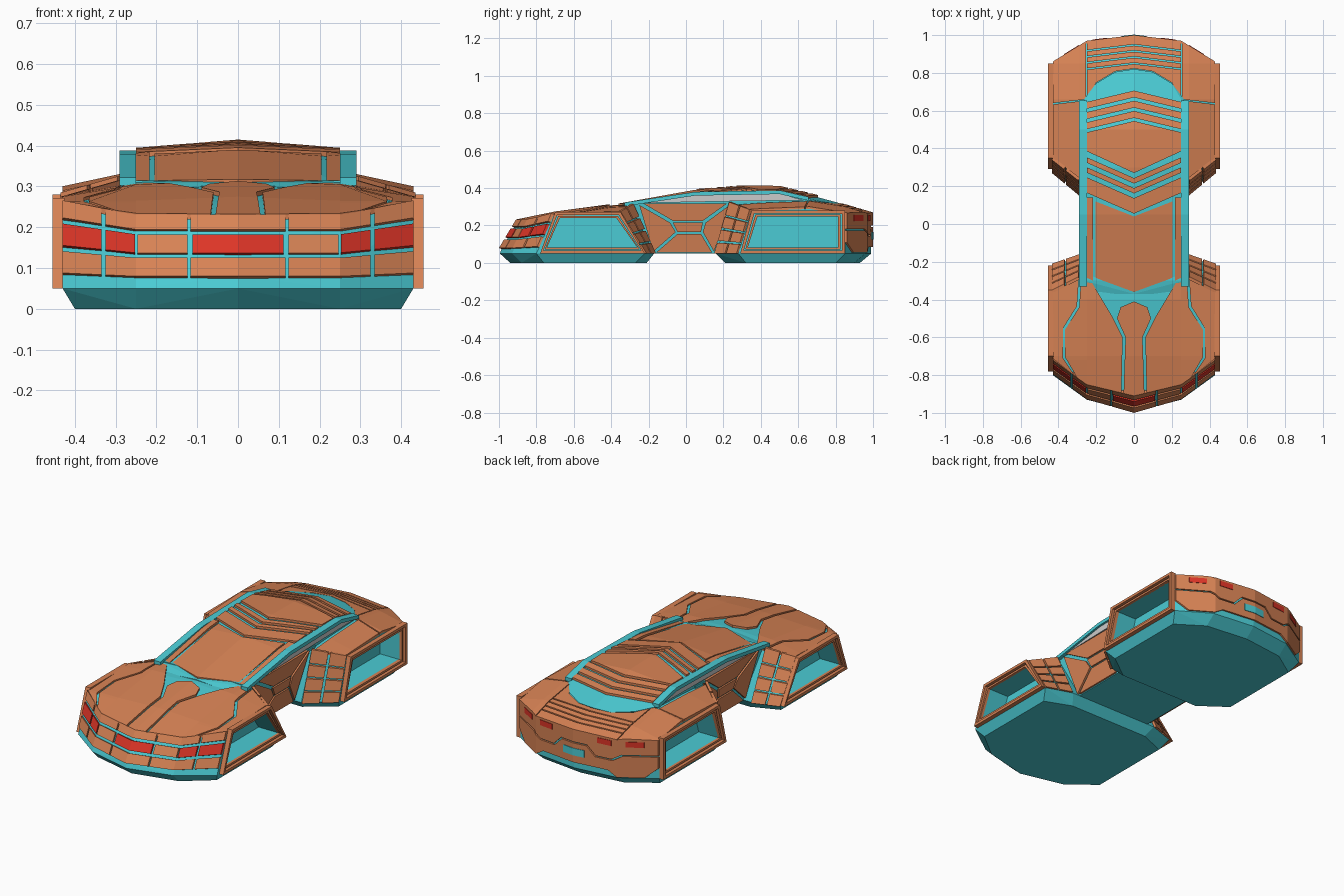
import bpy, bmesh
from mathutils import Vector

if "Cube" in bpy.data.objects:
    bpy.data.objects.remove(bpy.data.objects["Cube"])


def material(name, rgb):
    m = bpy.data.materials.new(name)
    m.diffuse_color = (*rgb, 1)
    m.use_nodes = True
    m.node_tree.nodes["Principled BSDF"].inputs["Base Color"].default_value = m.diffuse_color
    return m


ORANGE = material("orange", (0.68, 0.225, 0.09))
TEAL = material("teal", (0.07, 0.60, 0.66))
RED = material("red", (0.72, 0.035, 0.02))
GREY = material("grey glass", (0.60, 0.60, 0.60))


def interp(table, t):
    if t <= table[0][0]:
        return table[0][1]
    for (a, p), (b, q) in zip(table, table[1:]):
        if t <= b:
            return p + (q - p) * (t - a) / (b - a)
    return table[-1][1]


def finish(name, bm, mat):
    bmesh.ops.recalc_face_normals(bm, faces=bm.faces[:])
    me = bpy.data.meshes.new(name)
    bm.to_mesh(me)
    bm.free()
    me.materials.append(mat)
    ob = bpy.data.objects.new(name, me)
    bpy.context.collection.objects.link(ob)
    return ob


def hull(name, half, mat=TEAL):
    """Convex block from points on the right half."""
    bm = bmesh.new()
    for x, y, z in half:
        for s in ((1, -1) if x > 0 else (1,)):
            bm.verts.new((x * s, y, z))
    r = bmesh.ops.convex_hull(bm, input=bm.verts[:])
    loose = [v for v in bm.verts if not v.link_faces]
    bmesh.ops.delete(bm, geom=loose, context='VERTS')
    bmesh.ops.dissolve_limit(bm, angle_limit=0.01, verts=bm.verts[:], edges=bm.edges[:])
    return finish(name, bm, mat)


def plate(name, polys, f, inward, mat=ORANGE, cu=(), cv=()):
    """Flat polygons cut at break lines, wrapped on a surface f, thickened and mirrored."""
    flat = bmesh.new()
    for p in polys:
        flat.faces.new([flat.verts.new((u, v, 0)) for u, v in p])
    bmesh.ops.remove_doubles(flat, verts=flat.verts[:], dist=1e-5)
    for vals, no in ((cu, (1, 0, 0)), (cv, (0, 1, 0))):
        for c in vals:
            bmesh.ops.bisect_plane(flat, geom=flat.verts[:] + flat.edges[:] + flat.faces[:],
                                   dist=1e-5, plane_co=Vector(no) * c, plane_no=no)
    flat.verts.index_update()
    bm = bmesh.new()
    for s in (1, -1):
        top, low = [], []
        for v in flat.verts:
            p = Vector(f(v.co.x, v.co.y))
            q = p + Vector(inward)
            top.append(bm.verts.new((p.x * s, p.y, p.z)))
            low.append(bm.verts.new((q.x * s, q.y, q.z)))
        for fc in flat.faces:
            ids = [v.index for v in fc.verts]
            bm.faces.new([top[i] for i in ids])
            bm.faces.new([low[i] for i in reversed(ids)])
        for e in flat.edges:
            a, b = (v.index for v in e.verts)
            if e.is_boundary and max(abs(top[a].co.x), abs(top[b].co.x)) > 1e-5:
                bm.faces.new((top[a], top[b], low[b], low[a]))
    flat.free()
    bmesh.ops.remove_doubles(bm, verts=bm.verts[:], dist=1e-5)
    return finish(name, bm, mat)


def box(u0, u1, v0, v1):
    return [(u0, v0), (u1, v0), (u1, v1), (u0, v1)]


def chevron(a, b, rise):
    """Half of a V shaped slat between two centre positions."""
    return [(0, a), (0.25, a + rise), (0.25, b + rise), (0, b)]


# Height profiles of hood, rear deck, canopy and rails
HOOD = [(-.91, .232), (-.7, .275), (-.4, .315), (-.2, .32)]
DECK = [(.2, .32), (.4, .335), (.66, .345), (.85, .315), (1.0, .27)]
ROOF = [(-.38, .318), (.05, .395), (.3, .415), (.5, .412), (.66, .375), (.82, .332)]
RAIL = [(-.38, .315), (.05, .38), (.5, .388), (.66, .352)]


def hood(x, y):
    side = interp([(-.72, 0), (-.4, .03)], y)
    return (x, y, interp(HOOD, y) - min(x, .25) * .04 - max(0, x - .25) / .18 * side)


def deck(x, y):
    return (x, y, interp(DECK, y) - min(x, .29) * .05 - max(0, x - .29) / .14 * .03)


def roof(x, y):
    return (x, y, interp(ROOF, y) - x * .08)


def sunk(f, pts, d=.012):
    return [(x, y, f(x, y)[2] - d) for x, y in pts]


# Teal core blocks
front = hull("front_pod_core",
    [(0, -.94, 0), (.25, -.88, 0), (.40, -.76, 0), (.40, -.27, 0), (.25, -.21, 0),
     (0, -.995, .05), (.25, -.93, .05), (.43, -.80, .05), (.43, -.22, .05), (.28, -.17, .05),
     (0, -.985, .08), (.25, -.917, .08)]
    + sunk(hood, [(0, -.90), (.25, -.84), (.43, -.71), (.43, -.36), (.29, -.29), (0, -.29),
                  (0, -.4), (.25, -.4), (0, -.7), (.25, -.7)]))
rear = hull("rear_pod_core",
    [(.40, .32, 0), (.25, .21, 0), (.40, .80, 0), (.25, .90, 0), (0, .93, 0),
     (.43, .28, .05), (.28, .16, .05), (.43, .85, .05), (.25, .96, .05), (0, .99, .05)]
    + sunk(deck, [(0, .99), (.25, .96), (.43, .85), (.43, .35), (.29, .24), (0, .24), (0, .4),
                  (.29, .4), (.43, .4), (0, .66), (.29, .66), (.43, .66), (0, .85), (.25, .85)]))
hull("waist_core", [(x, y, z) for x, z in ((.235, .05), (.27, .315)) for y in (-.3, .3)])
hull("canopy_core",
    sunk(roof, [(x, y) for y in (-.37, .05, .3, .5, .66) for x in (0, .25)]
         + [(0, .82), (.1, .805), (.2, .745)])
    + [(.265, y, interp(RAIL, y) - .018) for y in (-.3, .05, .5, .66)]
    + [(.26, -.3, .29), (.26, .66, .29), (0, .8, .29)])

# Wheel bays: recess cut into the pods, with two frame rings each
bays = {"front": (front, [(-.78, .05), (-.22, .05), (-.35, .272), (-.70, .272)]),
        "rear": (rear, [(.29, .05), (.85, .05), (.85, .28), (.35, .28)])}


def inset(p, d):
    cx, cy = sum(q[0] for q in p) / 4, sum(q[1] for q in p) / 4
    w, h = max(q[0] for q in p) - min(q[0] for q in p), p[2][1] - p[0][1]
    return [(cx + (a - cx) * (1 - 2.4 * d / w), cy + (b - cy) * (1 - 2 * d / h)) for a, b in p]


def ring(p, d0, d1):
    a, b = inset(p, d0), inset(p, d1)
    return [[a[i], a[(i + 1) % 4], b[(i + 1) % 4], b[i]] for i in range(4)]


for side, (core, shape) in bays.items():
    cutter = plate(side + "_bay_cutter", [inset(shape, .032)], lambda y, z: (.5, y, z),
                   (-.19, 0, 0), TEAL)
    cutter.hide_render = True
    mod = core.modifiers.new("bay", 'BOOLEAN')
    mod.operation, mod.object, mod.solver = 'DIFFERENCE', cutter, 'EXACT'
    dg = bpy.context.evaluated_depsgraph_get()
    me = bpy.data.meshes.new_from_object(core.evaluated_get(dg))
    core.modifiers.clear()
    core.data = me
    bpy.data.objects.remove(cutter)
    plate(side + "_bay_outer_frame", ring(shape, 0, .015), lambda y, z: (.455, y, z), (-.03, 0, 0))
    plate(side + "_bay_inner_frame", ring(shape, .021, .032), lambda y, z: (.445, y, z), (-.02, 0, 0))

# Hood panels
down = (0, 0, -.014)
plate("hood_panels", [
    [(0, -.91), (.055, -.897), (.045, -.6), (.09, -.5), (.07, -.44), (0, -.41)],
    [(.067, -.894), (.25, -.85), (.30, -.815), (.365, -.705), (.365, -.56), (.29, -.44),
     (.28, -.29), (.235, -.29), (.115, -.49), (.06, -.6)],
    [(.312, -.806), (.43, -.72), (.43, -.36), (.292, -.29), (.302, -.435), (.377, -.555),
     (.377, -.708)]], hood, down, cu=(.25,), cv=(-.72, -.7, -.4))


# Front bumper tiles
def bumper(x, t):
    y0 = interp([(0, -1), (.25, -.928), (.43, -.795)], x)
    y1 = interp([(0, -.91), (.25, -.85), (.43, -.72)], x)
    z0 = interp([(.25, .08), (.43, .088)], x)
    z1 = interp([(.25, .231), (.43, .266)], x)
    return (x, y0 + (y1 - y0) * t, z0 + (z1 - z0) * t)


back = (0, .014, -.006)
plate("bumper_tiles", [box(a, b, lo, hi) for lo, hi in ((0, .3), (.76, 1))
      for a, b in ((0, .116), (.124, .325), (.335, .43))] + [box(.124, .246, .38, .68)],
      bumper, back, cu=(.25,))
plate("front_lights", [box(a, b, .38, .68) for a, b in ((0, .112), (.253, .325), (.335, .43))],
      bumper, back, RED)


# Slatted inner walls of the pods
def quad(a, b, c, d):
    a, b, c, d = map(Vector, (a, b, c, d))
    return lambda u, v: a.lerp(b, u).lerp(d.lerp(c, u), v)


slats = [box(u0, u1, v0, v1) for v0, v1 in ((0, .21), (.25, .46), (.5, .71), (.75, 1))
         for u0, u1 in ((0, .46), (.52, 1))]
plate("front_pod_slats", slats, quad((.435, -.21, .05), (.29, -.16, .05), (.295, -.28, .315),
      (.435, -.35, .275)), (-.005, -.014, 0))
plate("rear_pod_slats", slats, quad((.435, .27, .05), (.29, .15, .05), (.295, .23, .325),
      (.435, .34, .285)), (-.008, .014, 0))

# Doors
plate("door_panels", [
    [(-.23, .318), (.22, .318), (.09, .225), (-.07, .225)],
    [(-.25, .31), (-.085, .215), (-.055, .165), (-.175, .06)],
    [(.235, .31), (.105, .215), (.09, .165), (.15, .06)],
    [(-.16, .055), (-.045, .155), (.08, .155), (.14, .055)],
    [(-.07, .215), (.09, .215), (.08, .165), (-.045, .165)]],
    lambda y, z: (.245 + .13 * (z - .05), y, z), (-.014, 0, 0))

# Canopy: rails, glass, windscreen, chevron slats
breaks = (.05, .3, .5, .66)
plate("canopy_rails", [box(.25, .29, -.33, .655)],
      lambda x, y: (x, y, interp(RAIL, y)), (0, 0, -.02), TEAL, cv=breaks)
plate("side_windows", [[(-.24, .32), (.25, .33), (.63, .335), (.5, .37), (.05, .362)]],
      lambda y, z: (.278, y, z), (-.02, 0, 0), GREY)
plate("windscreen", [[(0, -.36), (.205, -.285), (.205, .12), (0, .04)]],
      lambda x, y: (x, y, roof(x, y)[2] - .004), (0, 0, -.01), cv=breaks)
plate("windscreen_posts", [box(.217, .25, -.3, .14)], roof, down, cv=breaks)
plate("roof_slats", [chevron(.055, .137, .11), chevron(.162, .19, .11), chevron(.214, .243, .11),
      [(0, .27), (.25, .385), (.25, .485), (0, .545)]]
      + [chevron(a, a + .036, -.06) for a in (.562, .616, .670)], roof, down, cv=breaks)

# Rear deck
plate("rear_deck", [[(0, .823), (.1, .808), (.2, .748), (.25, .67), (.25, .817), (0, .847)]]
      + [chevron(a, b, -.03) for a, b in ((.854, .880), (.887, .912), (.919, .944), (.951, 1))],
      deck, down, cv=(.85,))
plate("rear_fenders", [[(.255, .66), (.43, .64), (.43, .86), (.255, .967)],
      [(.29, .24), (.43, .35), (.43, .633), (.29, .65)]], deck, down, cu=(.29,),
      cv=(.4, .66, .85))


# Rear face panels, lights and centre plate
def tail(d):
    return lambda x, z: (x, d + interp([(0, 1), (.25, .97), (.43, .86)], x), z)


fwd = (0, -.014, 0)
plate("rear_panels", [
    [(0, .2), (.08, .2), (.13, .15), (.22, .15), (.27, .18), (.43, .18), (.43, .266),
     (.25, .264), (0, .266)],
    [(0, .193), (.076, .193), (.126, .143), (.224, .143), (.274, .173), (.43, .173), (.43, .11),
     (.37, .055), (.25, .055), (.2, .085), (0, .085)]], tail(0), fwd, cu=(.25,))
plate("rear_lights", [box(.14, .22, .225, .255), box(.29, .37, .225, .255)], tail(.003),
      (0, -.008, 0), RED)
plate("rear_centre_plate", [box(0, .065, .125, .165)], tail(.003), (0, -.008, 0), TEAL)
